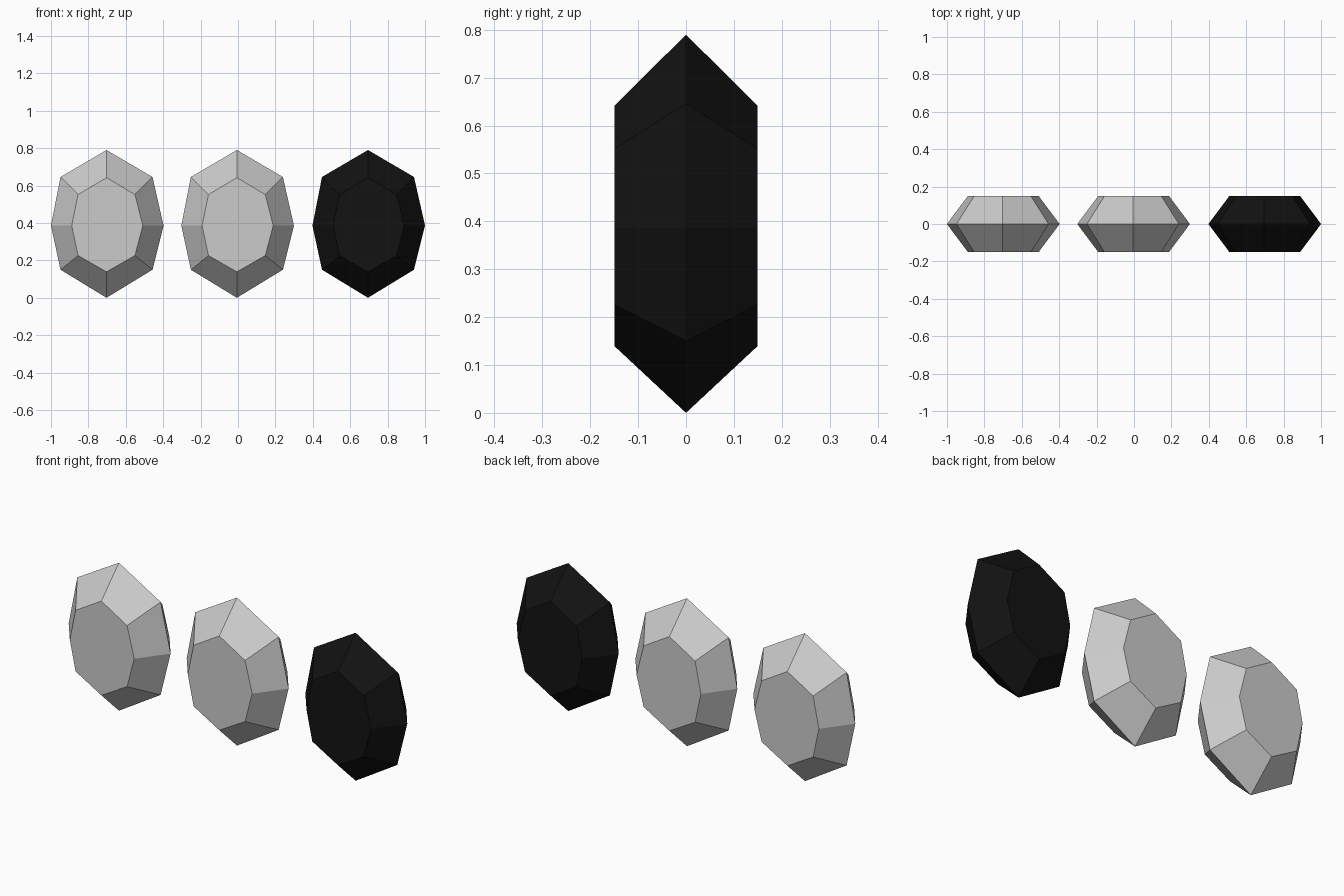
import bpy
import bmesh

if "Cube" in bpy.data.objects:
    bpy.data.objects.remove(bpy.data.objects["Cube"])

# Girdle (outer, y = 0) and table (inner, y = +-0.149) outlines as (x, z)
GIRDLE = [(0, 0.79), (0.246, 0.646), (0.305, 0.386), (0.246, 0.15),
          (0, 0.0), (-0.246, 0.15), (-0.297, 0.386), (-0.246, 0.646)]
TABLE = [(0, 0.642), (0.152, 0.552), (0.194, 0.386), (0.152, 0.226),
         (0, 0.139), (-0.152, 0.226), (-0.186, 0.386), (-0.152, 0.552)]
HALF_DEPTH = 0.149


def make_gem(name, x, material=None):
    """Faceted gem: flat table front and back, joined by bevel facets to the girdle."""
    bm = bmesh.new()
    girdle = [bm.verts.new((px, 0, pz)) for px, pz in GIRDLE]
    n = len(girdle)
    for y in (-HALF_DEPTH, HALF_DEPTH):
        table = [bm.verts.new((px, y, pz)) for px, pz in TABLE]
        bm.faces.new(table)
        for i in range(n):
            j = (i + 1) % n
            bm.faces.new((girdle[i], girdle[j], table[j], table[i]))
    bmesh.ops.recalc_face_normals(bm, faces=bm.faces)
    mesh = bpy.data.meshes.new(name)
    bm.to_mesh(mesh)
    bm.free()
    obj = bpy.data.objects.new(name, mesh)
    obj.location.x = x
    if material:
        mesh.materials.append(material)
    bpy.context.collection.objects.link(obj)
    return obj


black = bpy.data.materials.new("black")
black.diffuse_color = (0.006, 0.006, 0.006, 1)
black.use_nodes = True
black.node_tree.nodes["Principled BSDF"].inputs["Base Color"].default_value = black.diffuse_color

# Row of three gems, the right one black
make_gem("gem_left", -0.703)
make_gem("gem_middle", -0.006)
make_gem("gem_right", 0.695, black)
